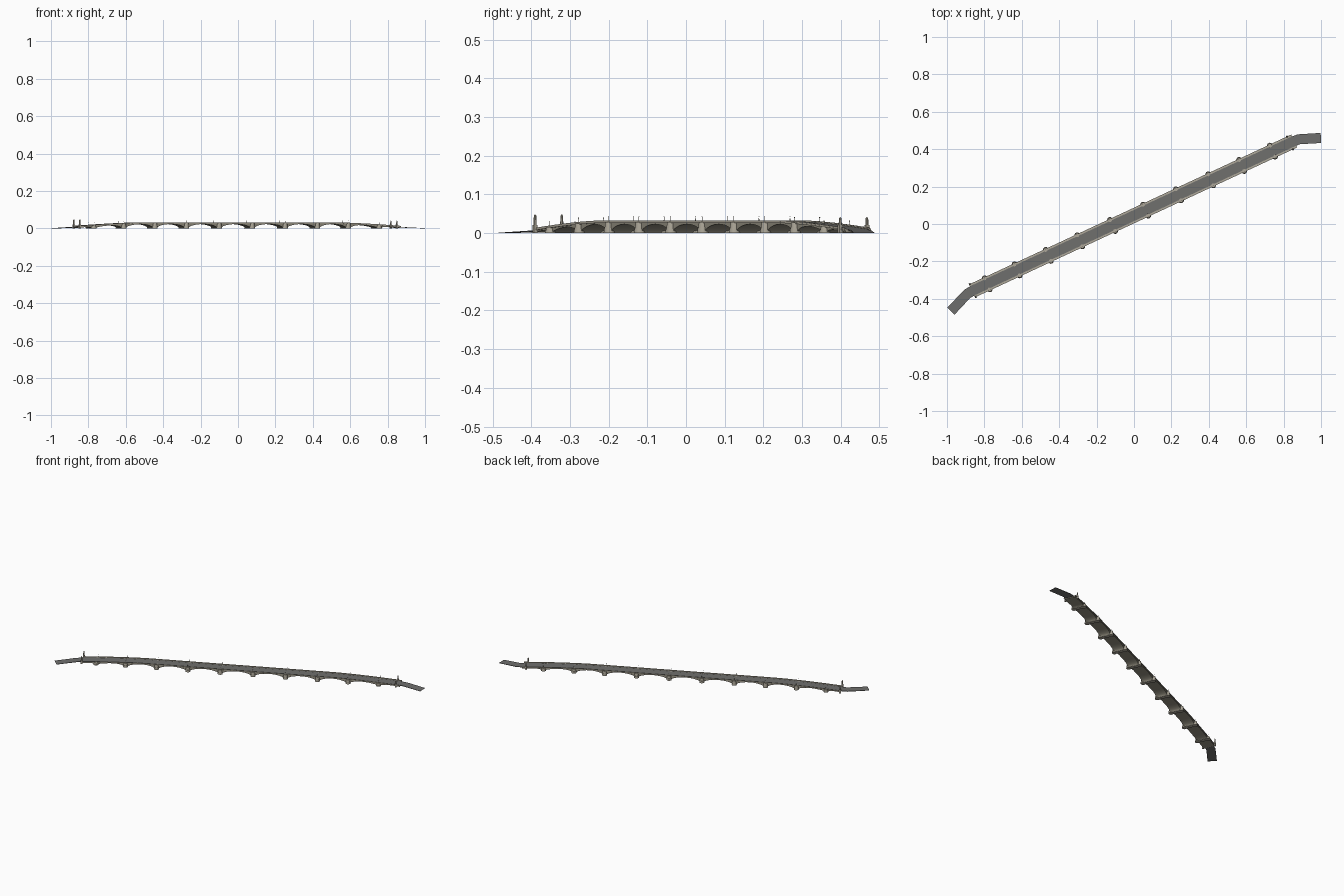
import bpy, bmesh, math
from mathutils import Matrix, Vector

if "Cube" in bpy.data.objects:
    bpy.data.objects.remove(bpy.data.objects["Cube"])

ANG = math.radians(24.95)
FRAME = Matrix.Translation((-0.005, 0.043, 0)) @ Matrix.Rotation(ANG, 4, 'Z')
END = 0.95
PIERS = [-0.86, -0.684, -0.5, -0.314, -0.121, 0.074, 0.268, 0.458, 0.64, 0.822]
PIER_HALF = 0.011


def material(name, rgb):
    m = bpy.data.materials.new(name)
    m.diffuse_color = (*rgb, 1)
    m.use_nodes = True
    m.node_tree.nodes["Principled BSDF"].inputs["Base Color"].default_value = m.diffuse_color
    return m


STONE = material("stone", (0.30, 0.28, 0.22))
PALE = material("pale_stone", (0.42, 0.39, 0.32))
ROAD = material("road_grey", (0.16, 0.16, 0.155))


def finish(name, bm, mat, smooth=False):
    bmesh.ops.recalc_face_normals(bm, faces=bm.faces)
    me = bpy.data.meshes.new(name)
    bm.to_mesh(me)
    bm.free()
    me.materials.append(mat)
    ob = bpy.data.objects.new(name, me)
    bpy.context.collection.objects.link(ob)
    if smooth:
        bpy.context.view_layer.objects.active = ob
        ob.select_set(True)
        bpy.ops.object.shade_smooth_by_angle(angle=math.radians(35))
        ob.select_set(False)
    return ob


def loft(bm, rings):
    loops = [[bm.verts.new(p) for p in r] for r in rings]
    n = len(loops[0])
    for a, b in zip(loops, loops[1:]):
        for i in range(n):
            j = (i + 1) % n
            bm.faces.new((a[i], a[j], b[j], b[i]))
    bm.faces.new(loops[0])
    bm.faces.new(loops[-1])


def top(s):
    """Deck height: level in the middle, falling to the banks."""
    t = max(0, (abs(s) - 0.55) / 0.4)
    return 0.028 - 0.019 * t ** 1.5


def strip(bm, samples, v0, v1, low, high):
    loft(bm, [[FRAME @ Vector((s, v, z)) for v, z in
               ((v0, low(s)), (v1, low(s)), (v1, high(s)), (v0, high(s)))] for s in samples])


# Arched body: soffit curve sampled span by span
soffit = []
edges = [-END - 0.01] + PIERS + [END + 0.01]
for k, (a, b) in enumerate(zip(edges, edges[1:])):
    a, b = a + PIER_HALF, b - PIER_HALF
    mid, half = (a + b) / 2, (b - a) / 2
    crown = lambda s: top(s) - 0.005
    for i in range(17):
        u = -math.cos(math.pi * i / 16)
        s = mid + half * u
        rise = (1 - u * u) ** 0.6
        soffit.append((s, 0.002 + (crown(s) - 0.002) * rise))
bm = bmesh.new()
loft(bm, [[FRAME @ Vector((s, v, z)) for v, z in
           ((-0.034, zb), (0.034, zb), (0.034, top(s)), (-0.034, top(s)))] for s, zb in soffit])
finish("arched_body", bm, STONE, True)

samples = [-END + 2 * END * i / 76 for i in range(77)]

# Roadway
bm = bmesh.new()
strip(bm, samples, -0.027, 0.027, lambda s: top(s) - 0.001, lambda s: top(s) + 0.0008)
finish("roadway", bm, ROAD, True)

# Footways with cornice, and parapets, on both sides
foot, wall = bmesh.new(), bmesh.new()
for d in (-1, 1):
    strip(foot, samples, d * 0.027, d * 0.038, lambda s: top(s) - 0.002, lambda s: top(s) + 0.0014)
    strip(wall, samples, d * 0.0345, d * 0.037, top, lambda s: top(s) + 0.0045)
finish("footways", foot, PALE, True)
finish("parapets", wall, PALE, True)


def prism(bm, s, v, r0, r1, z0, z1, n=10, turn=0.0):
    loft(bm, [[FRAME @ Vector((s + r * math.cos(turn + 2 * math.pi * i / n),
                               v + r * math.sin(turn + 2 * math.pi * i / n), z))
               for i in range(n)] for r, z in ((r0, z0), (r1, z1))])


# Piers with rounded cutwaters, tapered caps and slim lamps
pier, lamp = bmesh.new(), bmesh.new()
for s in PIERS:
    h = top(s)
    strip(pier, (s - PIER_HALF, s + PIER_HALF), -0.0345, 0.0345, lambda q: 0, lambda q: h * 0.7)
    for d in (-1, 1):
        prism(pier, s, d * 0.033, 0.015, 0.014, 0, h * 0.45, 16)
        prism(pier, s, d * 0.033, 0.0125, 0.011, h * 0.45, h + 0.001, 16)
        prism(lamp, s, d * 0.036, 0.0008, 0.0006, h, h + 0.013, 6)
        prism(lamp, s, d * 0.036, 0.0010, 0.0016, h + 0.013, h + 0.0155, 6)
finish("piers", pier, PALE, True)
finish("lamps", lamp, STONE)

# Pedestals with columns at the four corners
bm = bmesh.new()
for s, tall in ((-0.945, 0.048), (0.925, 0.041)):
    for d in (-1, 1):
        prism(bm, s, d * 0.038, 0.007, 0.007, 0, 0.021, 4, math.pi / 4)
        prism(bm, s, d * 0.038, 0.0045, 0.0035, 0.021, tall - 0.003, 8)
        prism(bm, s, d * 0.038, 0.0035, 0.0012, tall - 0.003, tall, 8)
finish("corner_columns", bm, PALE)


# Approach roads bending away from each end
def approach(name, pts, ends):
    bm = bmesh.new()
    rings = []
    for (x, y, z), a in zip(pts, ends):
        n = Vector((-math.sin(a), math.cos(a), 0)) * 0.027
        c = Vector((x, y, 0))
        lo, hi = Vector((0, 0, max(0, z - 0.003))), Vector((0, 0, z))
        rings.append([c - n + lo, c + n + lo, c + n + hi, c - n + hi])
    loft(bm, rings)
    finish(name, bm, ROAD)


r = math.radians
approach("left_approach", [(-0.862, -0.356, 0.0098), (-0.892, -0.374, 0.007), (-0.979, -0.466, 0.001)],
         [ANG, r(36), r(46)])
approach("right_approach", [(0.852, 0.442, 0.0098), (0.882, 0.453, 0.007), (0.999, 0.460, 0.001)],
         [ANG, r(14), r(2)])
